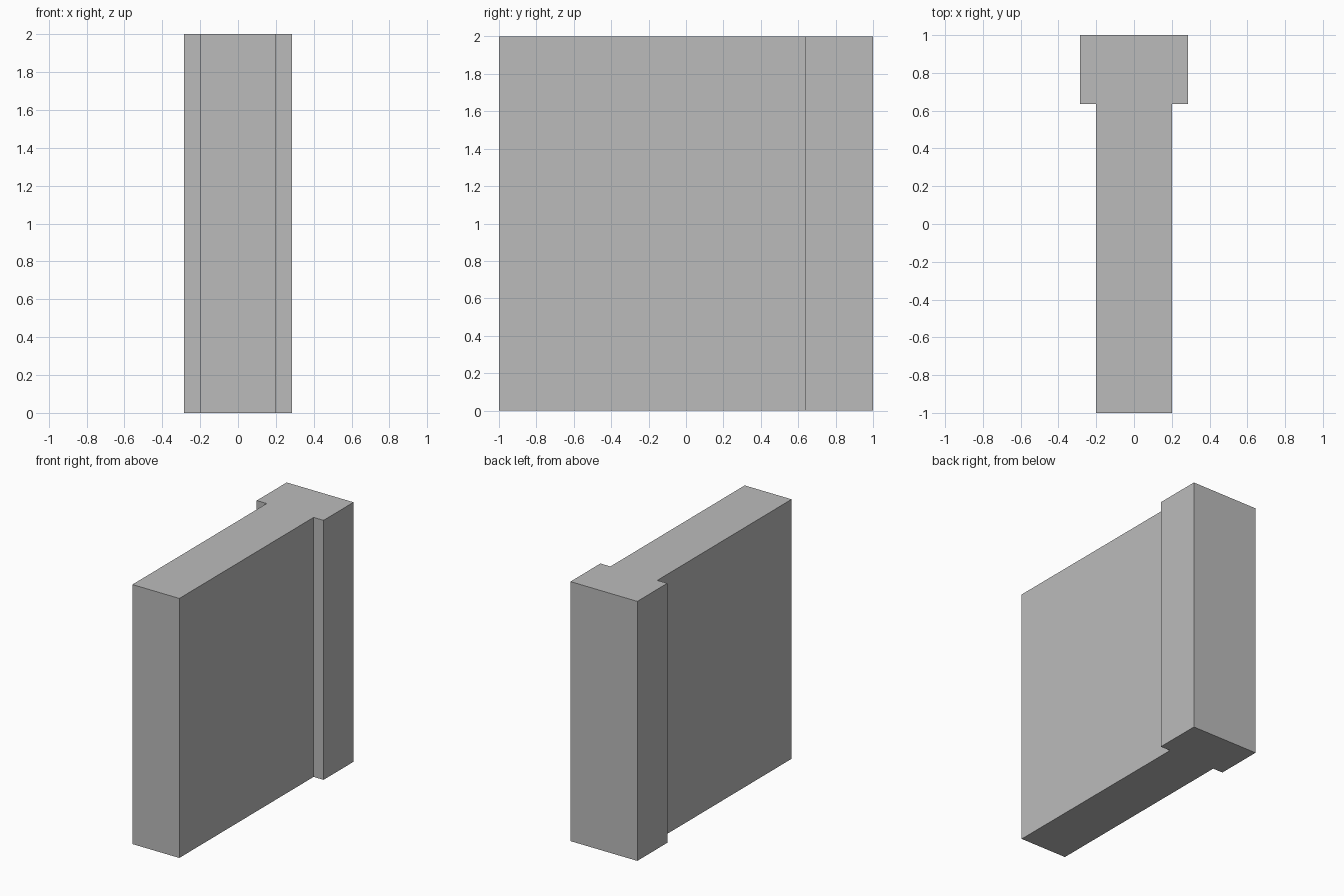
import bpy
import bmesh

default_cube = bpy.data.objects.get("Cube")
if default_cube:
    bpy.data.objects.remove(default_cube, do_unlink=True)

HEIGHT = 2.0

# Single flat colour
grey = bpy.data.materials.new("plain_grey")
grey.use_nodes = True
colour = (0.5, 0.5, 0.5, 1.0)
grey.diffuse_color = colour
grey.node_tree.nodes["Principled BSDF"].inputs["Base Color"].default_value = colour

# T-shaped plan: left half of the outline, mirrored to close the loop
half = [(0.2, -1.0), (0.2, 0.635), (0.285, 0.635), (0.285, 1.0)]
outline = half + [(-x, y) for x, y in reversed(half)]

# Extrude the plan upward into one solid wall with a wider back end
bm = bmesh.new()
base = bm.faces.new([bm.verts.new((x, y, 0)) for x, y in outline])
top = bmesh.ops.extrude_face_region(bm, geom=[base], use_keep_orig=True)["geom"]
bmesh.ops.translate(bm, vec=(0, 0, HEIGHT),
                    verts=[v for v in top if isinstance(v, bmesh.types.BMVert)])
bmesh.ops.recalc_face_normals(bm, faces=bm.faces)

mesh = bpy.data.meshes.new("t_shaped_wall")
bm.to_mesh(mesh)
bm.free()
mesh.materials.append(grey)
bpy.context.collection.objects.link(bpy.data.objects.new("t_shaped_wall", mesh))
